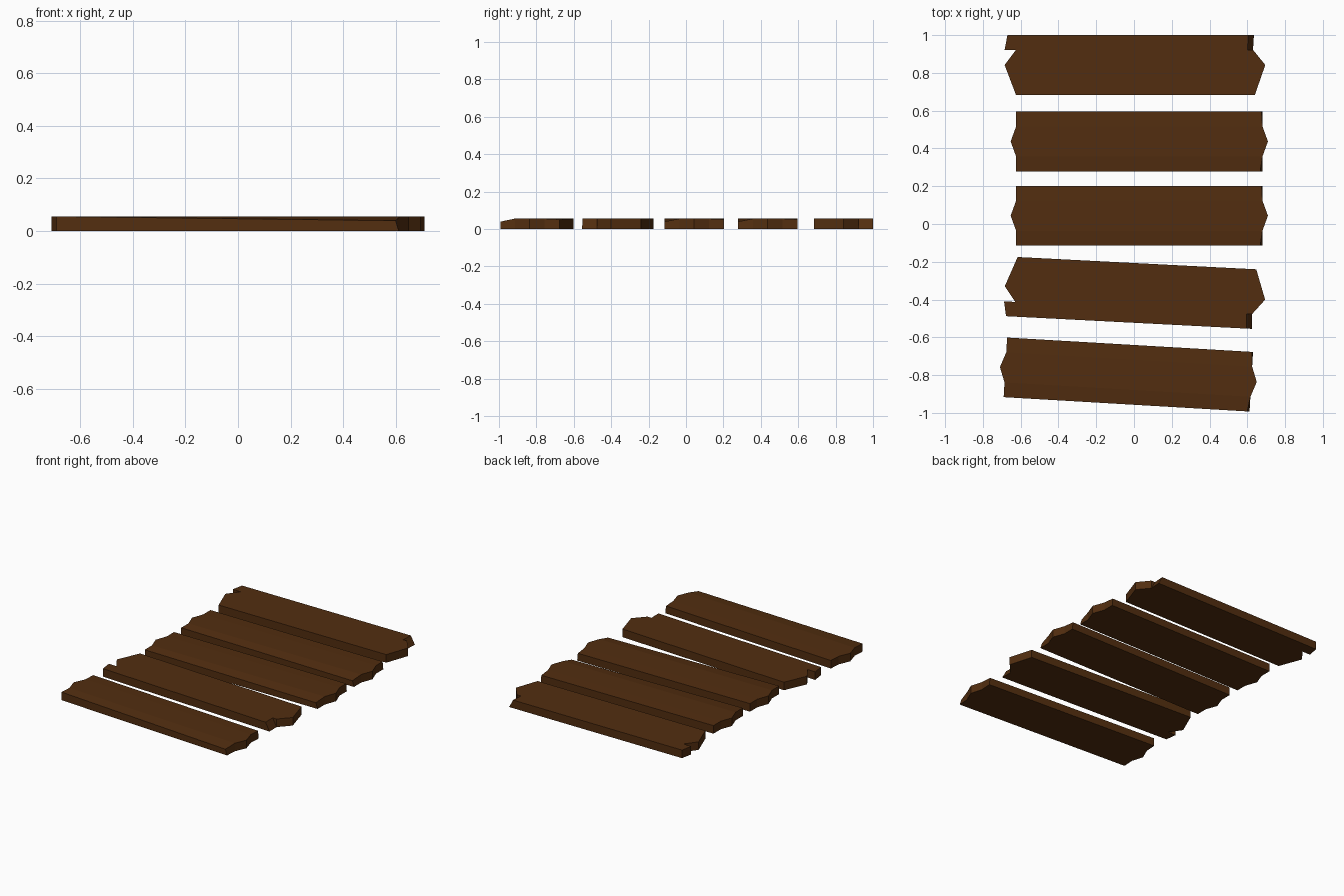
import bpy, bmesh, math

if "Cube" in bpy.data.objects:
    bpy.data.objects.remove(bpy.data.objects["Cube"])

wood = bpy.data.materials.new("dark brown wood")
wood.diffuse_color = (0.085, 0.027, 0.005, 1)
wood.use_nodes = True
wood.node_tree.nodes["Principled BSDF"].inputs["Base Color"].default_value = wood.diffuse_color
T = 0.055  # plank thickness

# rows, back to front: y, left x, right x, right inset of top edge, right top dip
worn = [(0.158, -0.652, 0.652, 0.005, 0.004), (0.08, -0.652, 0.652, 0, 0),
        (0.0, -0.681, 0.681, 0, 0), (-0.08, -0.652, 0.652, 0, 0),
        (-0.158, -0.652, 0.652, 0.012, 0.016)]
notched = [(0.158, -0.675, 0.63, 0.03, 0), (0.08, -0.69, 0.625, 0.03, 0),
           (0.08, -0.63, 0.625, 0, 0), (0.0, -0.69, 0.69, 0, 0),
           (-0.158, -0.63, 0.635, 0, 0)]


def plank(name, rows, loc, angle=0, flip=False):
    if flip:
        rows = [(-r[0],) + r[1:] for r in reversed(rows)]
    bm = bmesh.new()
    # each row: bottom left, bottom right, top right, top left
    loops = [[bm.verts.new(p) for p in ((l, y, 0), (r, y, 0),
                                        (r - i, y, T - d), (l, y, T))]
             for y, l, r, i, d in rows]
    for k in range(len(rows) - 1):
        a, b = loops[k], loops[k + 1]
        for j in range(4):
            # at a notch step only the end walls are needed
            if j in (0, 2) and abs(rows[k][0] - rows[k + 1][0]) < 1e-4:
                continue
            n = (j + 1) % 4
            bm.faces.new((a[j], a[n], b[n], b[j]))
    bm.faces.new(loops[0][::-1])
    bm.faces.new(loops[-1])
    bmesh.ops.recalc_face_normals(bm, faces=bm.faces)
    me = bpy.data.meshes.new(name)
    bm.to_mesh(me)
    bm.free()
    me.materials.append(wood)
    ob = bpy.data.objects.new(name, me)
    ob.location = (loc[0], loc[1], 0)
    ob.rotation_euler.z = math.radians(angle)
    bpy.context.collection.objects.link(ob)


# five planks, back to front
plank("plank_1_notched", notched, (0.005, 0.842))
plank("plank_2", worn, (0.028, 0.437))
plank("plank_3", worn, (0.028, 0.044))
plank("plank_4_notched", notched, (0.005, -0.365), -2.95, flip=True)
plank("plank_5", worn, (-0.03, -0.797), -3.35)
